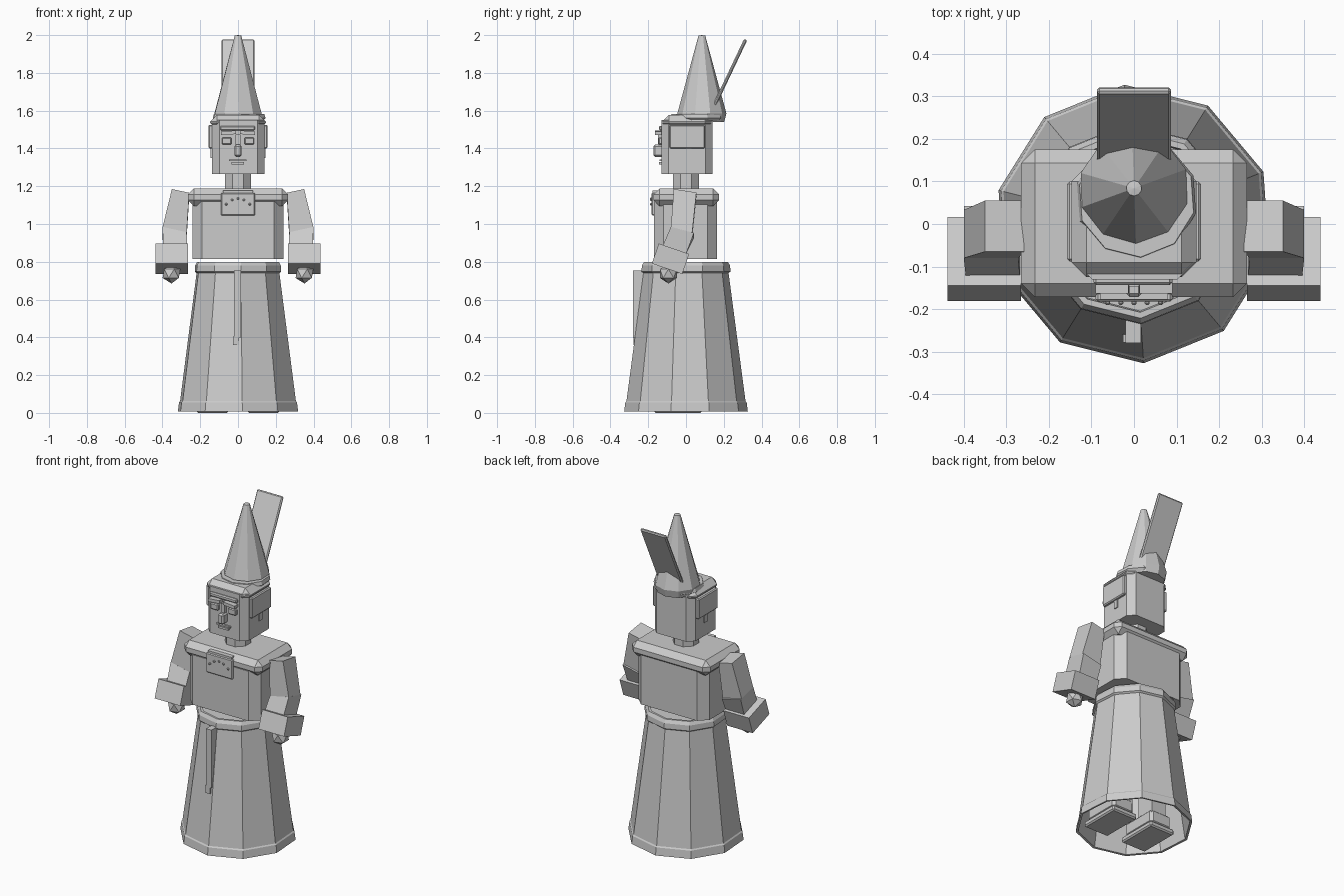
import bpy, bmesh, math
from mathutils import Matrix, Vector

if "Cube" in bpy.data.objects:
    bpy.data.objects.remove(bpy.data.objects["Cube"], do_unlink=True)

grey = bpy.data.materials.new("plain grey")
grey.use_nodes = True
colour = (0.6, 0.6, 0.6, 1)
grey.diffuse_color = colour
grey.node_tree.nodes["Principled BSDF"].inputs["Base Color"].default_value = colour


def finish(name, bm):
    bmesh.ops.recalc_face_normals(bm, faces=bm.faces)
    mesh = bpy.data.meshes.new(name)
    bm.to_mesh(mesh)
    bm.free()
    mesh.materials.append(grey)
    obj = bpy.data.objects.new(name, mesh)
    bpy.context.collection.objects.link(obj)
    return obj


def box(name, x, y, z, bevel=0, upright=0, tilt=0, roll=0):
    """Box from three ranges; upright bevels only the vertical edges."""
    bm = bmesh.new()
    spans = (x, y, z)
    size = [b - a for a, b in spans]
    centre = Vector([(a + b) / 2 for a, b in spans])
    bmesh.ops.create_cube(bm, size=1, matrix=Matrix.Diagonal((*size, 1)))
    if upright:
        edges = [e for e in bm.edges if abs(e.verts[0].co.z - e.verts[1].co.z) > 1e-4]
        bmesh.ops.bevel(bm, geom=edges, offset=upright, segments=1, affect='EDGES')
    turn = Matrix.Rotation(tilt, 4, 'X') @ Matrix.Rotation(roll, 4, 'Y')
    bm.transform(Matrix.Translation(centre) @ turn)
    obj = finish(name, bm)
    if bevel:
        mod = obj.modifiers.new("chamfer", 'BEVEL')
        mod.width, mod.segments = bevel, 1
    return obj


def lathe(name, profile, sides, start=0, centre=(0, 0)):
    """Turn a (radius, height) profile around a vertical axis."""
    bm = bmesh.new()
    rings = []
    for r, z in profile:
        angles = [math.radians(start) + math.tau * i / sides for i in range(sides)]
        rings.append([bm.verts.new((centre[0] + r * math.cos(a),
                                    centre[1] + r * math.sin(a), z)) for a in angles])
    for low, high in zip(rings, rings[1:]):
        for i in range(sides):
            j = (i + 1) % sides
            bm.faces.new((low[i], low[j], high[j], high[i]))
    bmesh.ops.remove_doubles(bm, verts=bm.verts, dist=1e-5)
    return finish(name, bm)


def limb(name, top, bottom, side):
    """Six-sided block between two slanted ends.
    Each end: inner x, outer x, front y, back y, centre z, x slope, y slope."""
    bm = bmesh.new()
    ends = []
    for xi, xo, yf, yb, z, sx, sy in (top, bottom):
        ends.append([bm.verts.new((side * x, y, z + sx * u + sy * v))
                     for x, u, y, v in ((xi, -1, yf, -1), (xo, 1, yf, -1),
                                        (xo, 1, yb, 1), (xi, -1, yb, 1))])
    a, b = ends
    bm.faces.new(a)
    bm.faces.new(b)
    for i in range(4):
        j = (i + 1) % 4
        bm.faces.new((a[i], a[j], b[j], b[i]))
    return finish(name, bm)


# Robe skirt: hollow below, with a hem and a waistband
lathe("robe_skirt", [(0, 0.765), (0.2, 0.765), (0.205, 0.74), (0.315, 0.01),
                     (0.328, 0.008), (0.322, 0.055), (0.316, 0.062),
                     (0.226, 0.74), (0.236, 0.748), (0.234, 0.78),
                     (0.222, 0.8), (0.208, 0.8), (0.205, 0.785), (0, 0.785)],
      sides=10, start=22)
box("hanging_belt_end", (-0.02, 0.016), (-0.28, -0.22), (0.4, 0.755))
box("belt_end_tip", (-0.026, 0.006), (-0.278, -0.255), (0.36, 0.405))

# Torso and shoulder yoke
box("torso", (-0.24, 0.24), (-0.17, 0.165), (0.815, 1.12), upright=0.05)
box("shoulder_yoke", (-0.265, 0.265), (-0.172, 0.175), (1.095, 1.188), bevel=0.032)
box("chest_plate", (-0.09, 0.09), (-0.182, -0.16), (1.045, 1.165), bevel=0.005)
box("chest_plate_top", (-0.08, 0.08), (-0.177, -0.14), (1.15, 1.178))
for i in range(-2, 3):
    x, z = 0.031 * i, 1.135 - 0.0075 * i * i
    box("chest_stud", (x - 0.006, x + 0.006), (-0.19, -0.18), (z - 0.006, z + 0.006), bevel=0.003)

# Neck and head
lathe("neck", [(0, 1.18), (0.075, 1.18), (0.075, 1.28), (0, 1.28)], 8, 22.5)
box("head", (-0.137, 0.14), (-0.13, 0.14), (1.265, 1.55), upright=0.038)
box("cap", (-0.147, 0.147), (-0.125, 0.135), (1.5, 1.578), bevel=0.035)
box("nose", (-0.019, 0.019), (-0.172, -0.12), (1.355, 1.42), bevel=0.009)
box("nose_bridge", (-0.012, 0.012), (-0.147, -0.12), (1.41, 1.475))
box("upper_lip", (-0.048, 0.045), (-0.14, -0.12), (1.333, 1.342))
box("lower_lip", (-0.035, 0.032), (-0.143, -0.12), (1.316, 1.329))
box("brow_ridge", (-0.095, 0.09), (-0.143, -0.11), (1.495, 1.52), bevel=0.006)

# Paired parts
for side, word in ((-1, "right"), (1, "left")):
    def pair(name, x, y, z, **options):
        return box(word + "_" + name, sorted((side * x[0], side * x[1])), y, z, **options)

    pair("eyebrow", (0.012, 0.09), (-0.163, -0.12), (1.473, 1.492), roll=side * 0.08)
    pair("eye", (0.034, 0.086), (-0.146, -0.12), (1.42, 1.458), bevel=0.005)
    pair("ear_flap", (0.12, 0.157), (-0.088, 0.1), (1.4, 1.525), bevel=0.006)
    pair("sideburn", (0.12, 0.145), (0, 0.028), (1.35, 1.41))

    limb(word + "_upper_arm", (0.258, 0.35, -0.065, 0.055, 1.166, 0.01, -0.009),
         (0.272, 0.4, -0.08, 0.033, 0.952, 0.016, -0.012), side)
    limb(word + "_forearm", (0.272, 0.4, -0.08, 0.042, 0.955, 0.014, -0.016),
         (0.268, 0.395, -0.125, 0, 0.86, 0, -0.02), side)
    cuff = box(word + "_cuff", sorted((side * 0.265, side * 0.438)), (-0.167, 0.003),
               (0.76, 0.872), tilt=-0.33)

    bm = bmesh.new()
    bmesh.ops.create_icosphere(bm, subdivisions=1, radius=0.053,
                               matrix=Matrix.Translation((side * 0.352, -0.093, 0.738)))
    finish(word + "_hand", bm)

    # Boots and legs inside the skirt
    pair("boot_sole", (0.05, 0.22), (-0.17, 0.085), (0, 0.035), bevel=0.008)
    pair("boot", (0.062, 0.208), (-0.155, 0.075), (0.03, 0.12), bevel=0.015)
    pair("leg", (0.07, 0.17), (-0.045, 0.07), (0.1, 0.77))

# Pointed hat with brim and back plate
lathe("hat_brim", [(0, 1.545), (0.13, 1.545), (0.144, 1.56), (0.138, 1.582), (0, 1.582)],
      10, 22, (0.006, 0.06))
lathe("pointed_hat", [(0, 1.54), (0.118, 1.54), (0.13, 1.585), (0.018, 1.997), (0, 2.0)],
      10, 20, (0, 0.084))
box("hat_back_plate", (-0.087, 0.087), (0.222, 0.24), (1.6, 1.995), bevel=0.006, tilt=-0.443)
